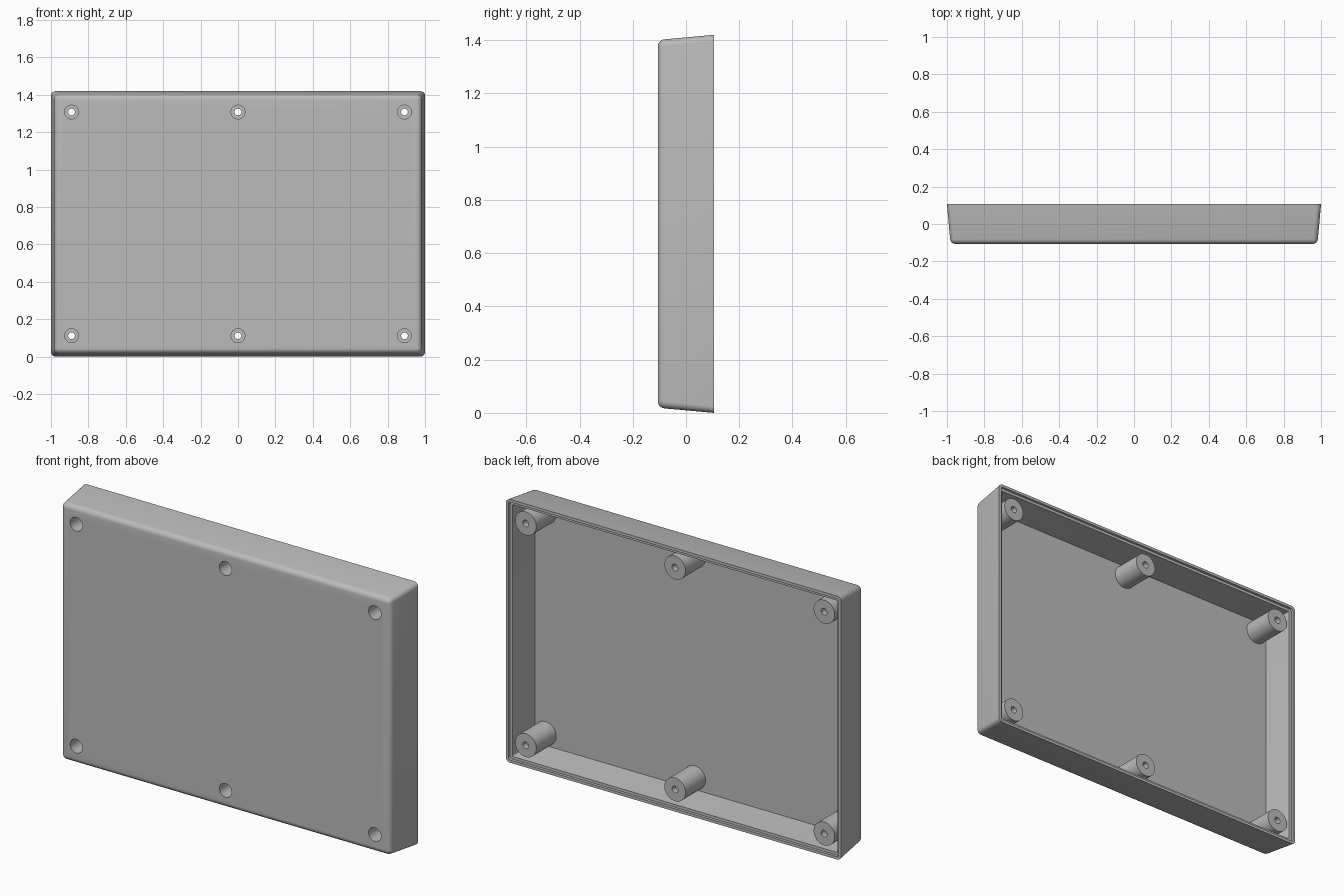
import bpy
import bmesh
from math import sin, cos, pi, radians

if "Cube" in bpy.data.objects:
    bpy.data.objects.remove(bpy.data.objects["Cube"])

HALF_X, HALF_Z, HALF_Y = 1.0, 0.71, 0.106   # overall half sizes
DRAFT = 0.09                                # side wall slope
WALL, PLATE, FILLET, CORNER = 0.03, 0.03, 0.025, 0.025
STEP_IN, STEP_DEPTH = 0.015, 0.012          # rim recess
BOSS_R, BORE_R, SCREW_R = 0.063, 0.037, 0.018
BOSS_END, BORE_END = HALF_Y - STEP_DEPTH, 0.06
BOSSES = [(x, HALF_Z + s * 0.598) for x in (-0.89, 0, 0.89) for s in (-1, 1)]

grey = bpy.data.materials.new("plastic grey")
grey.use_nodes = True
colour = (0.5, 0.5, 0.5, 1)
grey.diffuse_color = colour
grey.node_tree.nodes["Principled BSDF"].inputs["Base Color"].default_value = colour


def make_object(name, bm, smooth=True):
    bmesh.ops.recalc_face_normals(bm, faces=bm.faces)
    mesh = bpy.data.meshes.new(name)
    bm.to_mesh(mesh)
    bm.free()
    mesh.materials.append(grey)
    obj = bpy.data.objects.new(name, mesh)
    bpy.context.collection.objects.link(obj)
    return obj


def smooth(obj):
    bpy.ops.object.select_all(action="DESELECT")
    obj.select_set(True)
    bpy.context.view_layer.objects.active = obj
    bpy.ops.object.shade_smooth_by_angle(angle=radians(30))


def rounded_loop(bm, y, inset, radius, steps=5):
    """Rounded rectangle of vertices at depth y, following the wall draft."""
    inset += DRAFT * (HALF_Y - y)
    cx, cz = HALF_X - inset - radius, HALF_Z - inset - radius
    verts = []
    for quarter, (sx, sz) in enumerate([(1, 1), (-1, 1), (-1, -1), (1, -1)]):
        for i in range(steps + 1):
            a = (quarter + i / steps) * pi / 2
            verts.append(bm.verts.new((sx * cx + radius * cos(a), y,
                                       HALF_Z + sz * cz + radius * sin(a))))
    return verts


def bridge(bm, a, b):
    n = len(a)
    for i in range(n):
        j = (i + 1) % n
        bm.faces.new((a[i], a[j], b[j], b[i]))


def circle(bm, x, y, z, r, n=40):
    return [bm.verts.new((x + r * cos(2 * pi * i / n), y, z + r * sin(2 * pi * i / n)))
            for i in range(n)]


# Shell: filleted front, drafted walls, stepped rim and hollow back
bm = bmesh.new()
loops = []
for i in range(6):
    a = i / 5 * pi / 2
    loops.append(rounded_loop(bm, -HALF_Y + FILLET * (1 - cos(a)),
                              FILLET * (1 - sin(a)), CORNER + 0.002 - FILLET * (1 - sin(a))))
loops.append(rounded_loop(bm, HALF_Y, 0, CORNER))
for y, inset, r in [(HALF_Y, STEP_IN, 0.012),
                    (HALF_Y - STEP_DEPTH, STEP_IN, 0.012),
                    (HALF_Y - STEP_DEPTH, WALL, 0.004),
                    (-HALF_Y + PLATE, WALL, 0.004)]:
    loops.append(rounded_loop(bm, y, inset, r))
for a, b in zip(loops, loops[1:]):
    bridge(bm, a, b)
bm.faces.new(loops[0])
bm.faces.new(loops[-1])
shell = make_object("enclosure_shell", bm)

# Screw openings through the front plate
bm = bmesh.new()
for x, z in BOSSES:
    a = circle(bm, x, -HALF_Y - 0.05, z, BORE_R)
    b = circle(bm, x, -HALF_Y + PLATE + 0.02, z, BORE_R)
    bridge(bm, a, b)
    bm.faces.new(a)
    bm.faces.new(b)
cutter = make_object("hole_cutter", bm)
cutter.hide_render = True
mod = shell.modifiers.new("screw openings", "BOOLEAN")
mod.operation = "DIFFERENCE"
mod.solver = "EXACT"
mod.object = cutter
bpy.context.view_layer.objects.active = shell
bpy.ops.object.modifier_apply(modifier=mod.name)
bpy.data.objects.remove(cutter)
smooth(shell)

# Hollow screw bosses with a wide bore at the front and a narrow hole at the back
for number, (x, z) in enumerate(BOSSES, 1):
    bm = bmesh.new()
    profile = [(BOSS_R, -HALF_Y + PLATE), (BOSS_R, BOSS_END), (SCREW_R, BOSS_END),
               (SCREW_R, BORE_END), (BORE_R, BORE_END), (BORE_R, -HALF_Y + PLATE)]
    rings = [circle(bm, x, y, z, r) for r, y in profile]
    for a, b in zip(rings, rings[1:] + rings[:1]):
        bridge(bm, a, b)
    smooth(make_object(f"screw_boss_{number}", bm))
